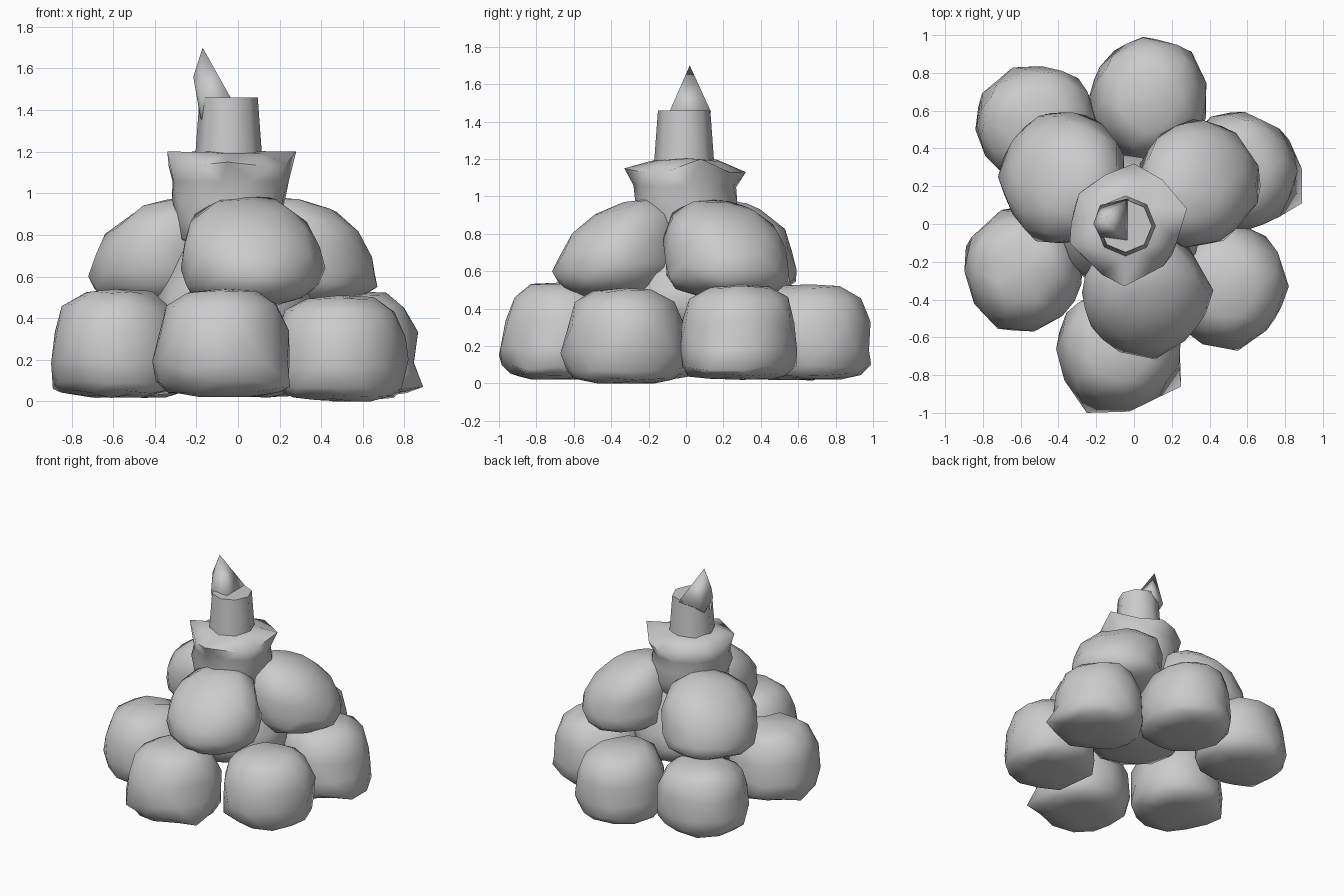
import bpy, bmesh, math, random
from mathutils import Vector

if "Cube" in bpy.data.objects:
    bpy.data.objects.remove(bpy.data.objects["Cube"])

random.seed(4)
SEG = 11
# (radius fraction, height fraction) from bottom to top
BASE = [(.5, .01), (.82, .05), (.96, .14), (1, .32), (.96, .6), (.82, .85), (.5, .97)]
MID = [(.5, .02), (.78, .08), (.95, .2), (1, .33), (.96, .55), (.84, .78), (.5, .95)]
TOP = [(.6, .02), (.82, .12), (.9, .3), (.93, .5), (.94, .68), (1, .85), (.6, .97)]
CORE = [(.6, .02), (.9, .1), (1, .25), (1, .4), (.85, .55), (.65, .8), (.5, .97)]


def finish(name, bm, angle):
    bmesh.ops.recalc_face_normals(bm, faces=bm.faces)
    me = bpy.data.meshes.new(name)
    bm.to_mesh(me)
    bm.free()
    ob = bpy.data.objects.new(name, me)
    bpy.context.collection.objects.link(ob)
    bpy.ops.object.select_all(action='DESELECT')
    ob.select_set(True)
    bpy.context.view_layer.objects.active = ob
    bpy.ops.object.shade_smooth_by_angle(angle=math.radians(angle))
    return ob


def lump(name, profile, x, y, rx, ry, z0, z1, pulls=(), lean=0, jitter=.015):
    """Soft low-poly ball; lean raises its inner side, pulls make stray corners."""
    bm = bmesh.new()
    h = z1 - z0
    rings = []
    for i, (r, t) in enumerate(profile):
        ring = []
        for k in range(SEG):
            a = 2 * math.pi * (k + .5 * (i % 2)) / SEG
            j = [random.uniform(-jitter, jitter) for _ in range(3)]
            ring.append(bm.verts.new((x + r * rx * math.cos(a) + j[0],
                                      y + r * ry * math.sin(a) + j[1],
                                      max(0, z0 + t * h + j[2] * .6))))
        rings.append(ring)
    for i, (lo, hi) in enumerate(zip(rings, rings[1:])):
        for k in range(SEG):
            n = (k + 1) % SEG
            if i % 2:
                bm.faces.new((lo[k], lo[n], hi[n]))
                bm.faces.new((lo[k], hi[n], hi[k]))
            else:
                bm.faces.new((lo[k], lo[n], hi[k]))
                bm.faces.new((lo[n], hi[n], hi[k]))
    for ring, z in ((rings[0], z0), (rings[-1], z1)):
        c = bm.verts.new((x, y, z))
        for k in range(SEG):
            bm.faces.new((ring[k], ring[(k + 1) % SEG], c))
    if lean:
        inward = -Vector((x, y, 0)).normalized()
        for v in bm.verts:
            t = (v.co.z - z0) / h
            v.co.z += lean * t * (v.co - Vector((x, y, 0))).dot(inward)
            v.co += inward * lean * .25 * max(0, t - .3)
    for p in pulls:
        v = min(bm.verts, key=lambda q: (q.co - Vector(p)).length)
        v.co = p
    return finish(name, bm, 75)


# bottom layer of six balls
for name, x, y, rx, ry, z0, z1, pulls in [
    ("base_back", .085, .66, .315, .335, .02, .53, []),
    ("base_back_left", -.52, .53, .325, .315, .02, .52, [(-.84, .5, .1)]),
    ("base_front_left", -.58, -.24, .315, .33, .02, .54, [(-.89, -.12, .06)]),
    ("base_front", -.08, -.66, .33, .33, .02, .54, [(.25, -.86, .07), (-.25, -1, .15)]),
    ("base_front_right", .49, -.33, .32, .33, 0, .51, [(.82, -.33, .2)]),
    ("base_back_right", .55, .28, .32, .315, .02, .53, [(.89, .11, .07), (.89, .29, .07)]),
]:
    lump(name, BASE, x, y, rx, ry, z0, z1, pulls)

# middle layer of three balls, each leaning in against the top one
for name, x, y, rx, ry, pulls in [
    ("middle_front", .055, -.38, .34, .33, [(.42, -.35, .64)]),
    ("middle_back_left", -.38, .25, .33, .36, [(-.72, .25, .6)]),
    ("middle_back_right", .34, .22, .325, .34, [(.67, .2, .55)]),
]:
    lump(name, MID, x, y, rx, ry, .46, .97, pulls, lean=.28)

# filling hidden between the balls
lump("core", CORE, -.01, .0, .37, .37, .24, .9)

# top ball with a shoulder sloping up to the stem
lump("top_ball", TOP, -.04, 0, .295, .295, .72, 1.21,
     [(.28, .08, 1.2), (-.34, -.1, 1.2), (.0, .32, 1.13), (-.05, -.33, 1.15)])

# stem
bm = bmesh.new()
bmesh.ops.create_cone(bm, cap_ends=True, segments=8, radius1=.165, radius2=.14, depth=.34)
bmesh.ops.translate(bm, verts=bm.verts, vec=(-.045, -.01, 1.29))
finish("stem", bm, 50)

# pointed tip rising from the left edge of the stem
bm = bmesh.new()
for p in [(-.17, .02, 1.7), (-.215, .0, 1.56), (-.18, -.07, 1.45), (-.03, -.09, 1.45),
          (-.03, .135, 1.45), (-.18, .1, 1.42), (-.17, -.05, 1.3)]:
    bm.verts.new(p)
bmesh.ops.convex_hull(bm, input=bm.verts)
finish("stem_tip", bm, 90)
